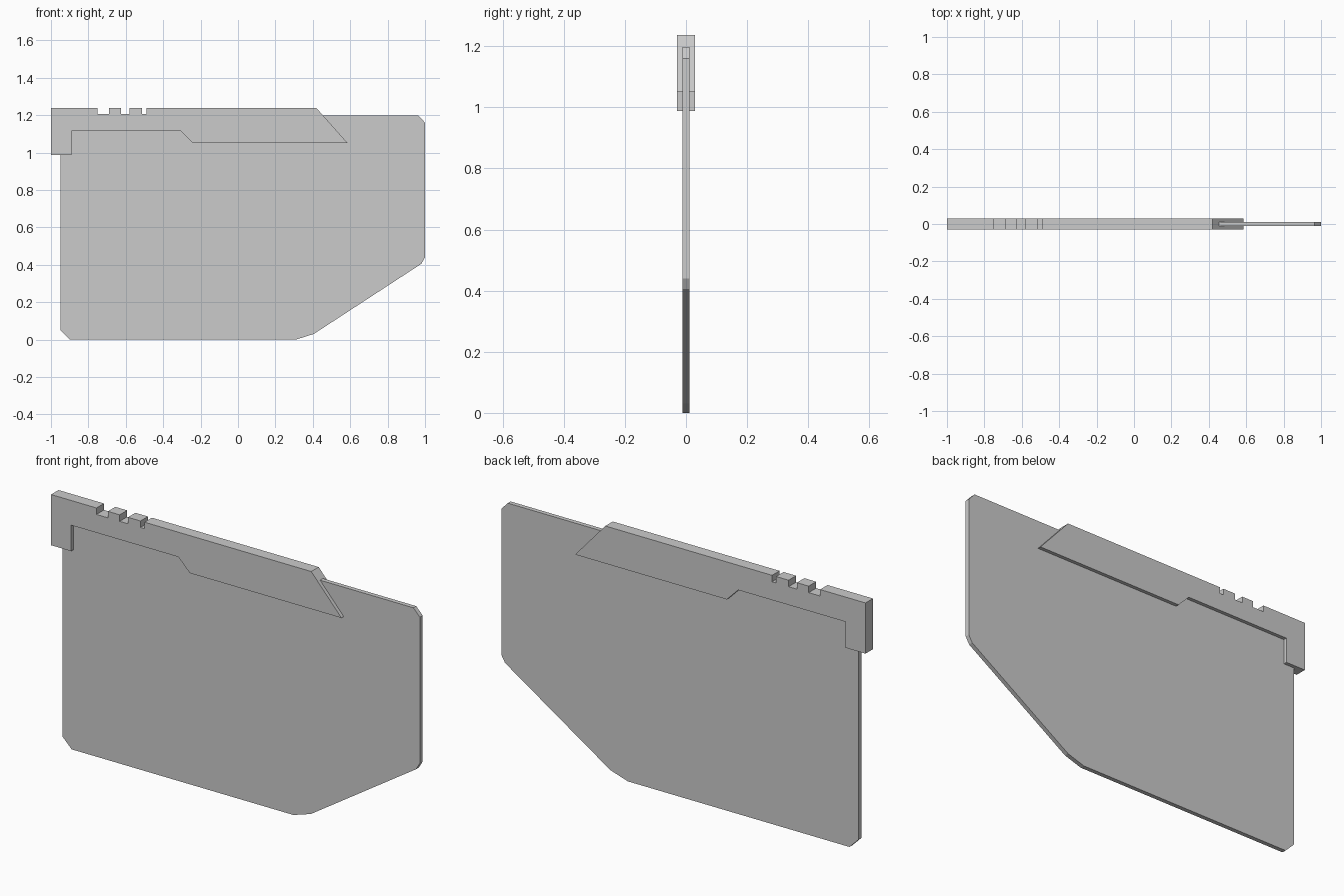
import bpy, bmesh

if "Cube" in bpy.data.objects:
    bpy.data.objects.remove(bpy.data.objects["Cube"])


def plate(name, outline, half):
    """Extrude an x-z outline symmetrically about y = 0."""
    bm = bmesh.new()
    face = bm.faces.new([bm.verts.new((x, -half, z)) for x, z in outline])
    ext = bmesh.ops.extrude_face_region(bm, geom=[face])
    verts = [g for g in ext["geom"] if isinstance(g, bmesh.types.BMVert)]
    bmesh.ops.translate(bm, verts=verts, vec=(0, 2 * half, 0))
    bmesh.ops.recalc_face_normals(bm, faces=bm.faces)
    mesh = bpy.data.meshes.new(name)
    bm.to_mesh(mesh)
    bm.free()
    obj = bpy.data.objects.new(name, mesh)
    bpy.context.collection.objects.link(obj)
    return obj


# Thin main panel with clipped corners
plate("panel", [
    (-0.95, 0.05), (-0.90, 0), (0.31, 0), (0.405, 0.03), (0.98, 0.405),
    (1.0, 0.44), (1.0, 1.16), (0.965, 1.197), (-0.95, 1.197)], 0.011)

# Thicker top rail, its upper edge cut by three square notches
TOP, NOTCH = 1.237, 1.205
rail = [(-1, TOP), (-1, 0.987), (-0.89, 0.987), (-0.89, 1.115),
        (-0.305, 1.115), (-0.243, 1.052), (0.585, 1.052), (0.42, TOP)]
for right, left in [(-0.49, -0.512), (-0.58, -0.625), (-0.69, -0.752)]:
    rail += [(right, TOP), (right, NOTCH), (left, NOTCH), (left, TOP)]
plate("top_rail", rail, 0.029)
